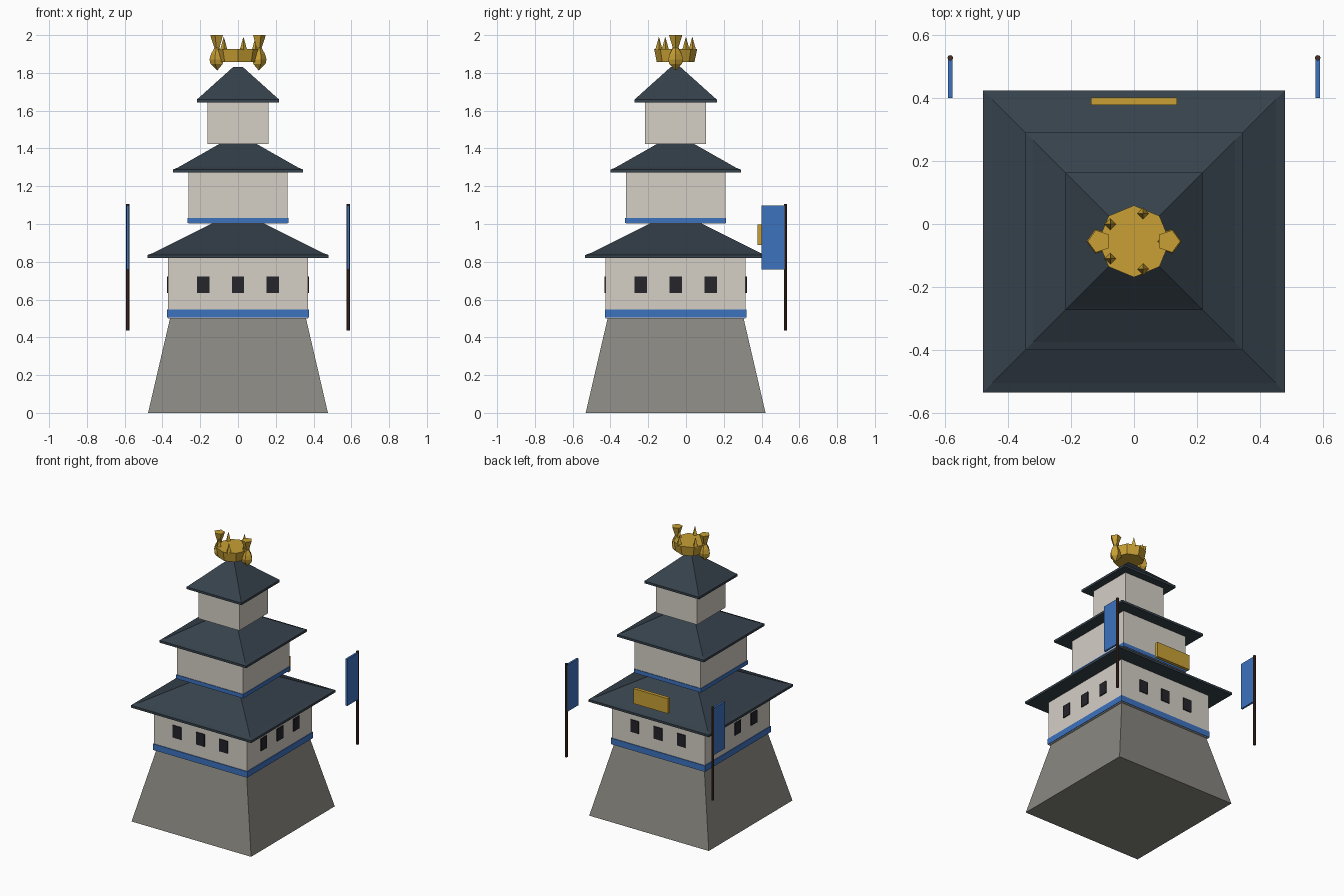
import bpy, bmesh
from math import pi, cos, sin, sqrt

if "Cube" in bpy.data.objects:
    bpy.data.objects.remove(bpy.data.objects["Cube"])

CY = -0.055  # tower centre in y


def material(name, rgb):
    m = bpy.data.materials.new(name)
    m.diffuse_color = (*rgb, 1)
    m.use_nodes = True
    m.node_tree.nodes["Principled BSDF"].inputs["Base Color"].default_value = m.diffuse_color
    return m


STONE = material("stone", (0.25, 0.245, 0.22))
PLASTER = material("plaster", (0.66, 0.62, 0.56))
ROOF = material("slate", (0.037, 0.054, 0.072))
BLUE = material("blue", (0.047, 0.17, 0.52))
GOLD = material("gold", (0.58, 0.35, 0.035))
DARK = material("dark", (0.018, 0.018, 0.024))
WOOD = material("wood", (0.06, 0.03, 0.02))


def finish(name, bm, mat):
    bmesh.ops.recalc_face_normals(bm, faces=bm.faces)
    me = bpy.data.meshes.new(name)
    bm.to_mesh(me)
    bm.free()
    me.materials.append(mat)
    ob = bpy.data.objects.new(name, me)
    bpy.context.collection.objects.link(ob)
    return ob


def lathe(name, profile, sides, mat, x=0.0, y=CY, start=0.0):
    """Stack of regular polygons (radius, z), capped at both ends."""
    bm = bmesh.new()
    rings = []
    for r, z in profile:
        if r == 0:
            rings.append([bm.verts.new((x, y, z))] * sides)
        else:
            rings.append([bm.verts.new((x + r * cos(start + 2 * pi * i / sides),
                                        y + r * sin(start + 2 * pi * i / sides), z))
                          for i in range(sides)])
    for a, b in zip(rings, rings[1:]):
        for i in range(sides):
            j = (i + 1) % sides
            bm.faces.new(list(dict.fromkeys((a[i], a[j], b[j], b[i]))))
    for (r, z), ring in zip(profile, rings):
        if r and ring in (rings[0], rings[-1]):
            bm.faces.new(ring)
    return finish(name, bm, mat)


def square(name, profile, mat):
    """Square tier from (half width, z) pairs."""
    return lathe(name, [(h * sqrt(2), z) for h, z in profile], 4, mat, start=pi / 4)


def box(name, lo, hi, mat):
    bm = bmesh.new()
    bmesh.ops.create_cube(bm, size=1)
    for v in bm.verts:
        v.co = [a + (c + 0.5) * (b - a) for a, b, c in zip(lo, hi, v.co)]
    return finish(name, bm, mat)


# Sloped stone base
square("stone_base", [(0.476, 0), (0.36, 0.5)], STONE)

# Walls
square("lower_wall", [(0.37, 0.5), (0.37, 0.83)], PLASTER)
square("middle_wall", [(0.263, 1.002), (0.263, 1.28)], PLASTER)
square("upper_wall", [(0.162, 1.424), (0.162, 1.65)], PLASTER)

# Blue trim bands
square("lower_band", [(0.375, 0.504), (0.375, 0.547)], BLUE)
square("middle_band", [(0.267, 1.004), (0.267, 1.032)], BLUE)

# Hipped roofs with a thin eave slab
for name, eave, hip, top, z0, z1 in (("lower_roof", 0.479, 0.45, 0.138, 0.82, 1.002),
                                     ("middle_roof", 0.345, 0.32, 0.098, 1.272, 1.424),
                                     ("upper_roof", 0.218, 0.206, 0.027, 1.643, 1.83)):
    square(name, [(eave, z0), (eave, z0 + 0.016), (hip, z0 + 0.026), (top, z1)], ROOF)

# Windows, three on each wall
for k in range(-1, 2):
    u = 0.185 * k
    for s in (-1, 1):
        w = 0.033
        a, b = sorted((s * 0.36, s * 0.377))
        box("window", (u - w, CY + a, 0.635), (u + w, CY + b, 0.723), DARK)
        box("window", (a, CY + u - w, 0.635), (b, CY + u + w, 0.723), DARK)

# Gold plaque at the back
box("plaque", (-0.137, 0.378, 0.89), (0.137, 0.402, 0.998), GOLD)

# Banners on poles, left and right
for s in (-1, 1):
    x = s * 0.583
    lathe("banner_pole", [(0.009, 0.435), (0.009, 1.107)], 8, WOOD, x=x, y=0.527)
    box("banner", (x - 0.007, 0.40, 0.76), (x + 0.007, 0.525, 1.097), BLUE)

# Crown body and its five spikes
lathe("crown", [(0.1, 1.858), (0.114, 1.927)], 8, GOLD)
for k in range(5):
    t = 2 * pi * k / 5
    lathe("crown_spike", [(0.02, 1.92), (0, 1.992)], 4, GOLD,
          x=0.093 * cos(t), y=CY + 0.093 * sin(t))

# Fish-shaped roof ornaments: body below, flared tail above
for s in (-1, 1):
    lathe("roof_fish", [(0, 1.812), (0.036, 1.848), (0.041, 1.872), (0.033, 1.9),
                        (0.015, 1.932), (0.037, 2.0)], 5, GOLD,
          x=s * 0.11, start=0 if s > 0 else pi)
